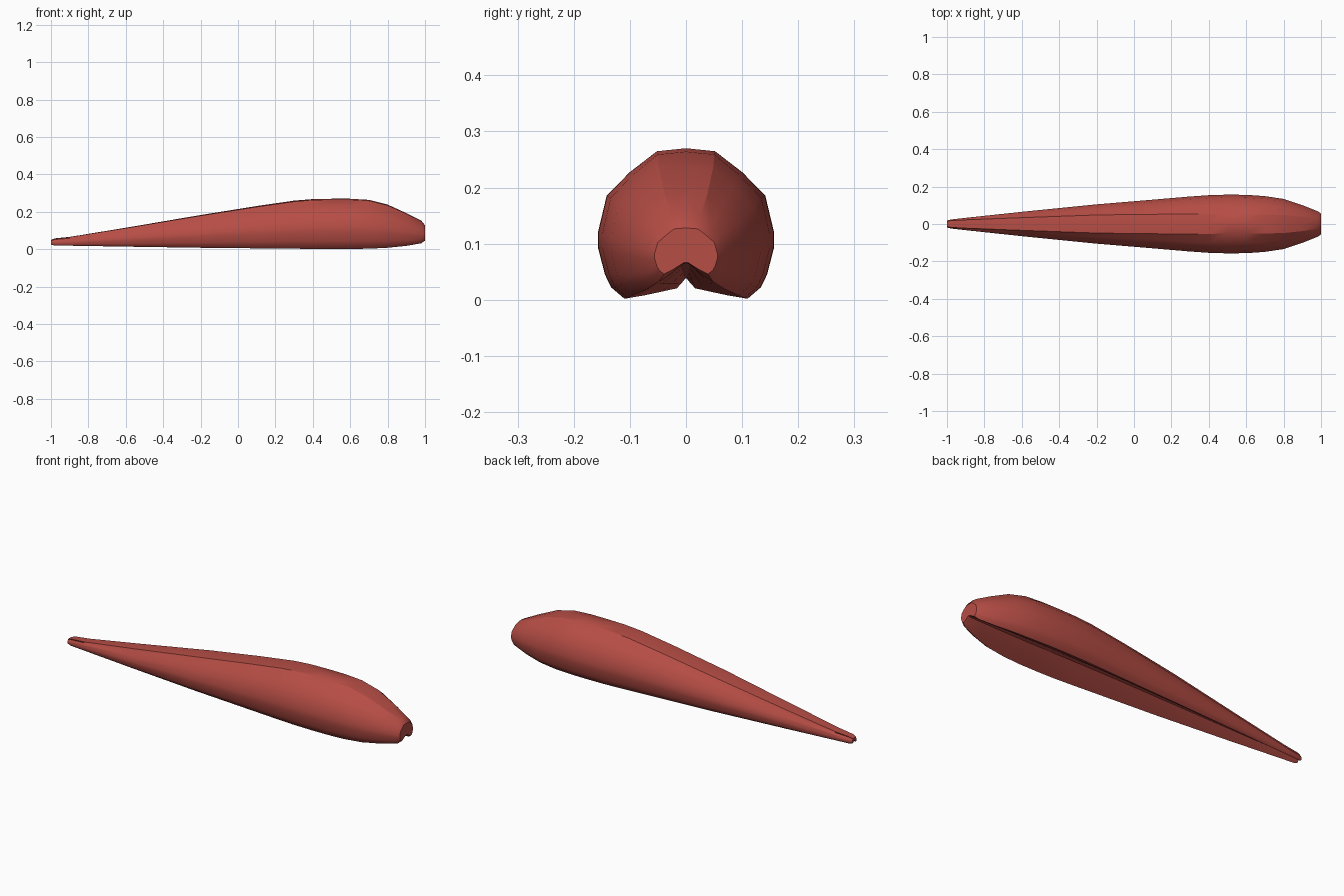
import bpy, bmesh, math

if "Cube" in bpy.data.objects:
    bpy.data.objects.remove(bpy.data.objects["Cube"])

red = bpy.data.materials.new("muted_red")
red.diffuse_color = (0.47, 0.075, 0.06, 1)
red.use_nodes = True
red.node_tree.nodes["Principled BSDF"].inputs["Base Color"].default_value = red.diffuse_color

# Stations: x, half width, top z, lip z, crease fraction, groove apex z
STATIONS = [
    (-1.0, .018, .050, .025, .70, .038), (-.98, .024, .058, .020, .75, .038),
    (-.9, .033, .066, .019, .68, .041), (-.6, .065, .115, .014, .52, .048),
    (-.2, .105, .183, .008, .46, .056), (.1, .130, .231, .005, .40, .062),
    (.3, .147, .260, .003, .36, .064), (.4, .154, .268, .002, .34, .064),
    (.5, .157, .270, .002, .33, .064), (.6, .156, .270, .002, .33, .064),
    (.7, .149, .264, .003, .34, .064), (.8, .134, .239, .008, .36, .064),
    (.9, .101, .193, .018, .38, .064), (.98, .069, .153, .032, .38, .064),
    (1.0, .056, .128, .046, .38, .066)]


def half_section(w, top, lip, crease, apex):
    h = top - lip
    # top ridge, shoulder, flank, rounded lower edge, lip, underside groove
    return [(crease * w, top - .02 * h), (.64 * w, lip + .84 * h), (.90 * w, lip + .685 * h),
            (w, lip + .44 * h), (w, lip + .34 * h), (.92 * w, lip + .16 * h),
            (.85 * w, lip + .075 * h), (.70 * w, lip),
            (.40 * w, lip + .42 * (apex - lip)), (.07 * w, apex)]


# Tapered body lofted through the stations, with a folded groove below
bm = bmesh.new()
rings = []
for x, w, top, lip, crease, apex in STATIONS:
    half = half_section(w, top, lip, crease, apex)
    ring = [(0, top)] + half + [(-y, z) for y, z in reversed(half)]
    rings.append([bm.verts.new((x, y, z)) for y, z in ring])
for a, b in zip(rings, rings[1:]):
    n = len(a)
    for i in range(n):
        j = (i + 1) % n
        bm.faces.new((a[i], a[j], b[j], b[i]))
bm.faces.new(rings[0])
bm.faces.new(rings[-1])
bmesh.ops.recalc_face_normals(bm, faces=bm.faces)

mesh = bpy.data.meshes.new("tapered_body")
bm.to_mesh(mesh)
bm.free()
mesh.materials.append(red)
body = bpy.data.objects.new("tapered_body", mesh)
bpy.context.collection.objects.link(body)
bpy.context.view_layer.objects.active = body
body.select_set(True)
bpy.ops.object.shade_smooth_by_angle(angle=math.radians(32))
